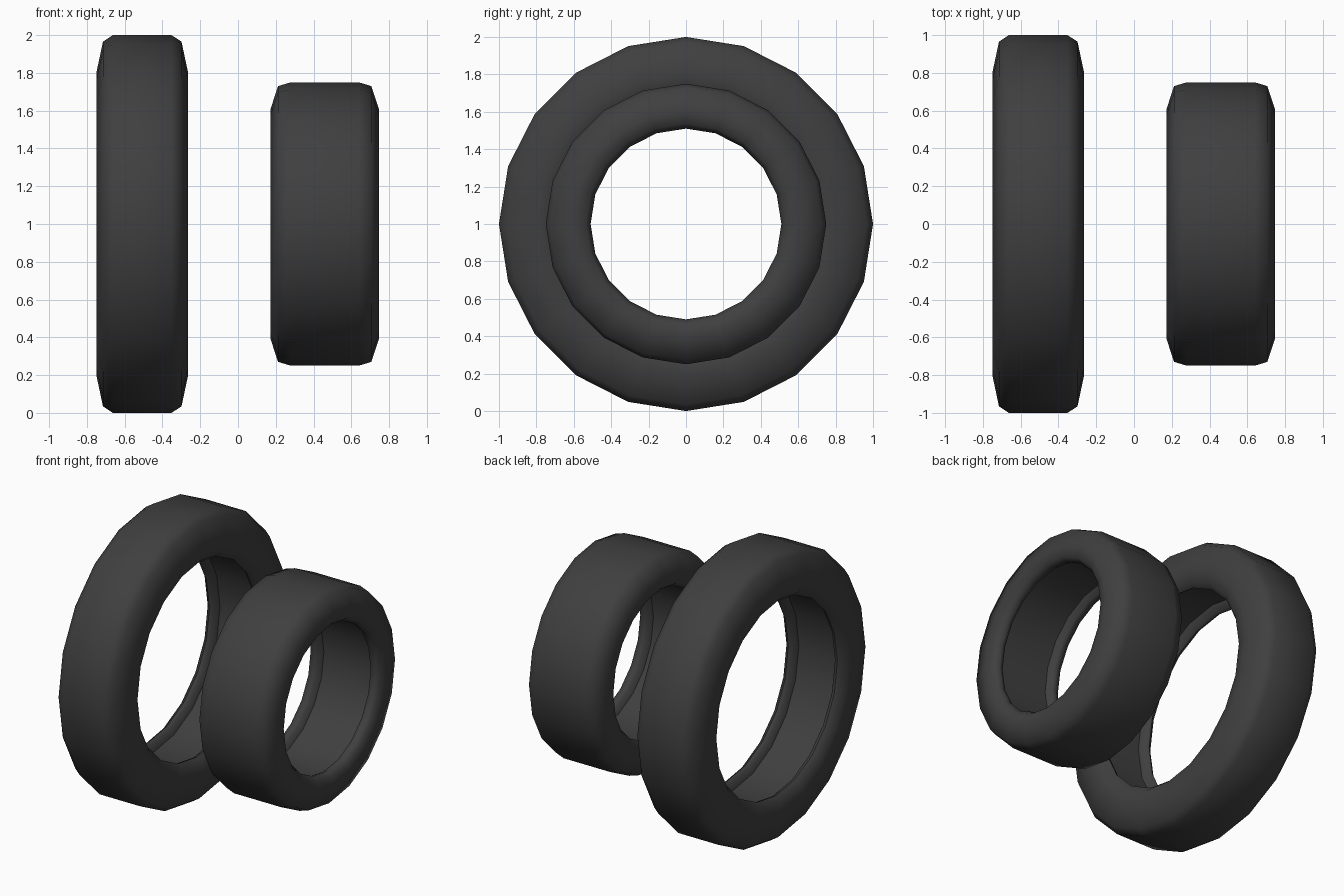
import bpy, bmesh, math

if "Cube" in bpy.data.objects:
    bpy.data.objects.remove(bpy.data.objects["Cube"])

rubber = bpy.data.materials.new("dark_rubber")
rubber.diffuse_color = (0.05, 0.05, 0.05, 1)
rubber.use_nodes = True
rubber.node_tree.nodes["Principled BSDF"].inputs["Base Color"].default_value = rubber.diffuse_color
SIDES = 20


def tyre(name, cx, half_profile):
    """Spin a mirrored (offset, radius) cross-section around the x axis."""
    loop = half_profile + [(-x, r) for x, r in reversed(half_profile)]
    bm = bmesh.new()
    rings = []
    for i in range(SIDES):
        a = 2 * math.pi * i / SIDES
        rings.append([bm.verts.new((cx + x, r * math.sin(a), 1 + r * math.cos(a)))
                      for x, r in loop])
    n = len(loop)
    for i in range(SIDES):
        p, q = rings[i], rings[(i + 1) % SIDES]
        for j in range(n):
            k = (j + 1) % n
            bm.faces.new((p[j], p[k], q[k], q[j]))
    bmesh.ops.recalc_face_normals(bm, faces=bm.faces[:])
    for f in bm.faces:
        f.smooth = True
    me = bpy.data.meshes.new(name)
    bm.to_mesh(me)
    bm.free()
    me.materials.append(rubber)
    ob = bpy.data.objects.new(name, me)
    bpy.context.collection.objects.link(ob)
    bpy.context.view_layer.objects.active = ob
    ob.select_set(True)
    bpy.ops.object.shade_smooth_by_angle(angle=math.radians(60))
    ob.select_set(False)


# tread, shoulder, sidewall, rim lip, shallow recess inside
tyre("large_tyre", -0.507, [(0.155, 1.0), (0.208, 0.965), (0.243, 0.80),
                            (0.225, 0.71), (0.19, 0.68), (0.165, 0.69), (0.15, 0.74)])
tyre("small_tyre", 0.459, [(0.18, 0.75), (0.247, 0.73), (0.288, 0.605),
                           (0.27, 0.535), (0.235, 0.51), (0.205, 0.52), (0.185, 0.56)])
